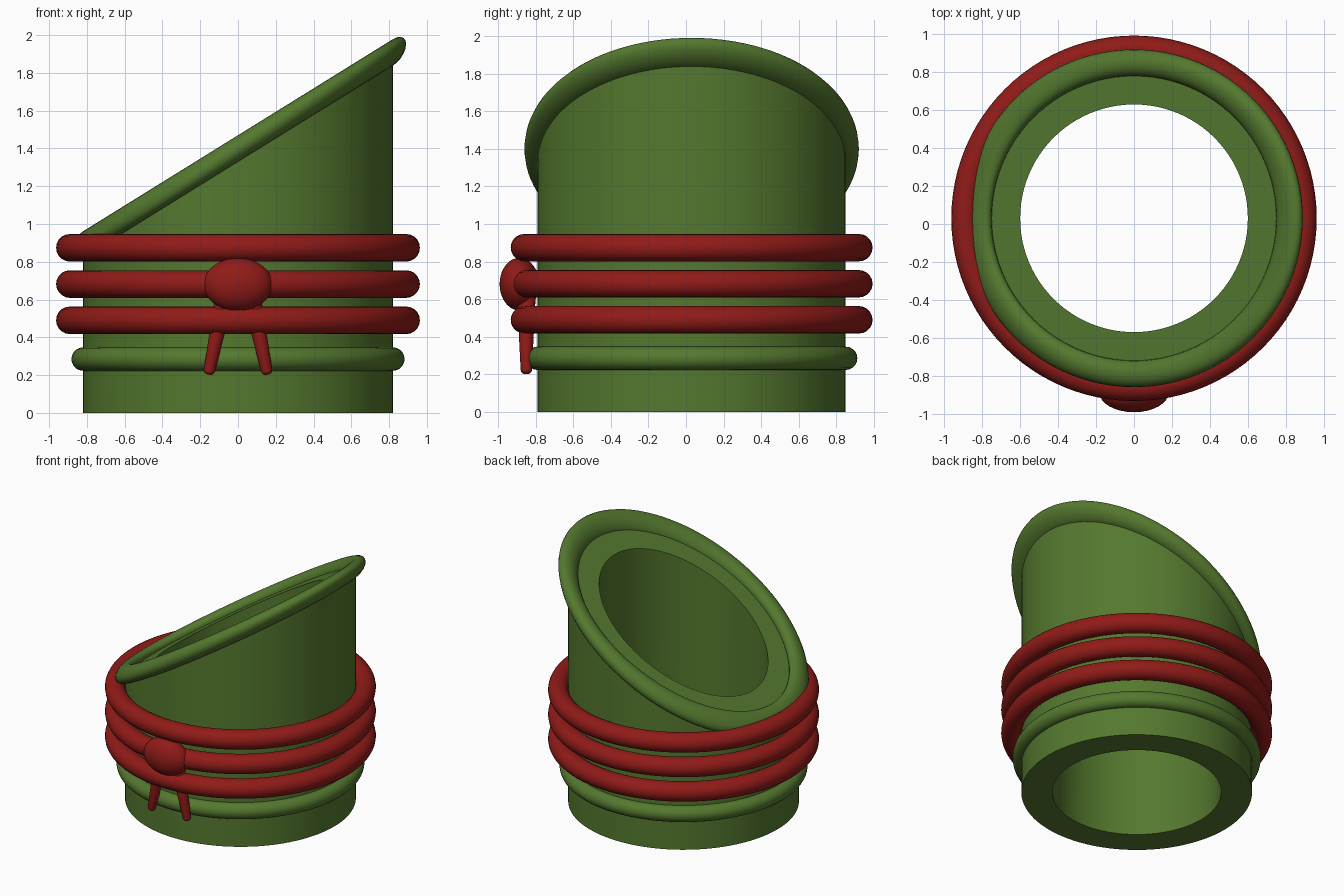
import bpy, bmesh
from math import cos, sin, tau, radians
from mathutils import Vector

if "Cube" in bpy.data.objects:
    bpy.data.objects.remove(bpy.data.objects["Cube"])

AXIS_Y = 0.03            # the tube sits slightly behind the origin
RADIUS = 0.82
CUT_Z, CUT_SLOPE = 1.40, 0.62


def material(name, color):
    mat = bpy.data.materials.new(name)
    mat.use_nodes = True
    mat.diffuse_color = color
    mat.node_tree.nodes["Principled BSDF"].inputs["Base Color"].default_value = color
    return mat


green = material("green", (0.09, 0.19, 0.028, 1))
red = material("red", (0.28, 0.011, 0.009, 1))


def finish(name, bm, mat):
    bmesh.ops.recalc_face_normals(bm, faces=bm.faces)
    mesh = bpy.data.meshes.new(name)
    bm.to_mesh(mesh)
    bm.free()
    mesh.materials.append(mat)
    obj = bpy.data.objects.new(name, mesh)
    bpy.context.collection.objects.link(obj)
    bpy.ops.object.select_all(action='DESELECT')
    obj.select_set(True)
    bpy.context.view_layer.objects.active = obj
    bpy.ops.object.shade_smooth_by_angle(angle=radians(35))
    return obj


def lathe(name, profile, mat, height=lambda x, z: z, steps=96):
    """Revolve a closed (radius, z) profile, then remap z by height(x, z)."""
    bm = bmesh.new()
    rings = []
    for i in range(steps):
        a = tau * i / steps
        rings.append([bm.verts.new((r * cos(a), r * sin(a) + AXIS_Y,
                                    height(r * cos(a), z))) for r, z in profile])
    n = len(profile)
    for i in range(steps):
        p, q = rings[i], rings[(i + 1) % steps]
        for j in range(n):
            k = (j + 1) % n
            bm.faces.new((p[j], q[j], q[k], p[k]))
    return finish(name, bm, mat)


def circle(major, minor, z, steps=20):
    return [(major + minor * cos(tau * i / steps), z + minor * sin(tau * i / steps))
            for i in range(steps)]


# Hollow tube with a slanted top
lathe("tube_wall", [(0.6, 0), (RADIUS, 0), (RADIUS, 1), (0.6, 1)], green,
      lambda x, z: z * (CUT_Z + CUT_SLOPE * x))

# Rounded lip following the slanted cut
lathe("slanted_rim", circle(RADIUS, 0.07, CUT_Z), green,
      lambda x, z: z + CUT_SLOPE * x)

# Raised ring near the base
lathe("base_ring", circle(RADIUS, 0.062, 0.285), green)

# Three coils of rope
for label, z in (("lower", 0.49), ("middle", 0.682), ("upper", 0.874)):
    lathe(label + "_rope_coil", circle(0.89, 0.073, z), red)

# Flattened knot at the front
bm = bmesh.new()
bmesh.ops.create_uvsphere(bm, u_segments=32, v_segments=20, radius=1)
bmesh.ops.scale(bm, vec=(0.183, 0.105, 0.14), verts=bm.verts)
bmesh.ops.translate(bm, vec=(0, -0.887, 0.68), verts=bm.verts)
finish("rope_knot", bm, red)

# Two tapered rope ends hanging from the knot
for label, side in (("left", 1), ("right", -1)):
    top = Vector((side * 0.07, -0.85, 0.62))
    tip = Vector((side * 0.156, -0.85, 0.203))
    axis = top - tip
    bm = bmesh.new()
    bmesh.ops.create_cone(bm, cap_ends=True, segments=20, radius1=0.029,
                          radius2=0.05, depth=axis.length)
    rims = [e for e in bm.edges if abs(e.verts[0].co.z - e.verts[1].co.z) < 0.001]
    bmesh.ops.bevel(bm, geom=rims, offset=0.02, segments=4, profile=0.5,
                    affect='EDGES')
    bmesh.ops.rotate(bm, matrix=axis.to_track_quat('Z', 'Y').to_matrix(),
                     verts=bm.verts)
    bmesh.ops.translate(bm, vec=(top + tip) / 2, verts=bm.verts)
    finish(label + "_rope_end", bm, red)
